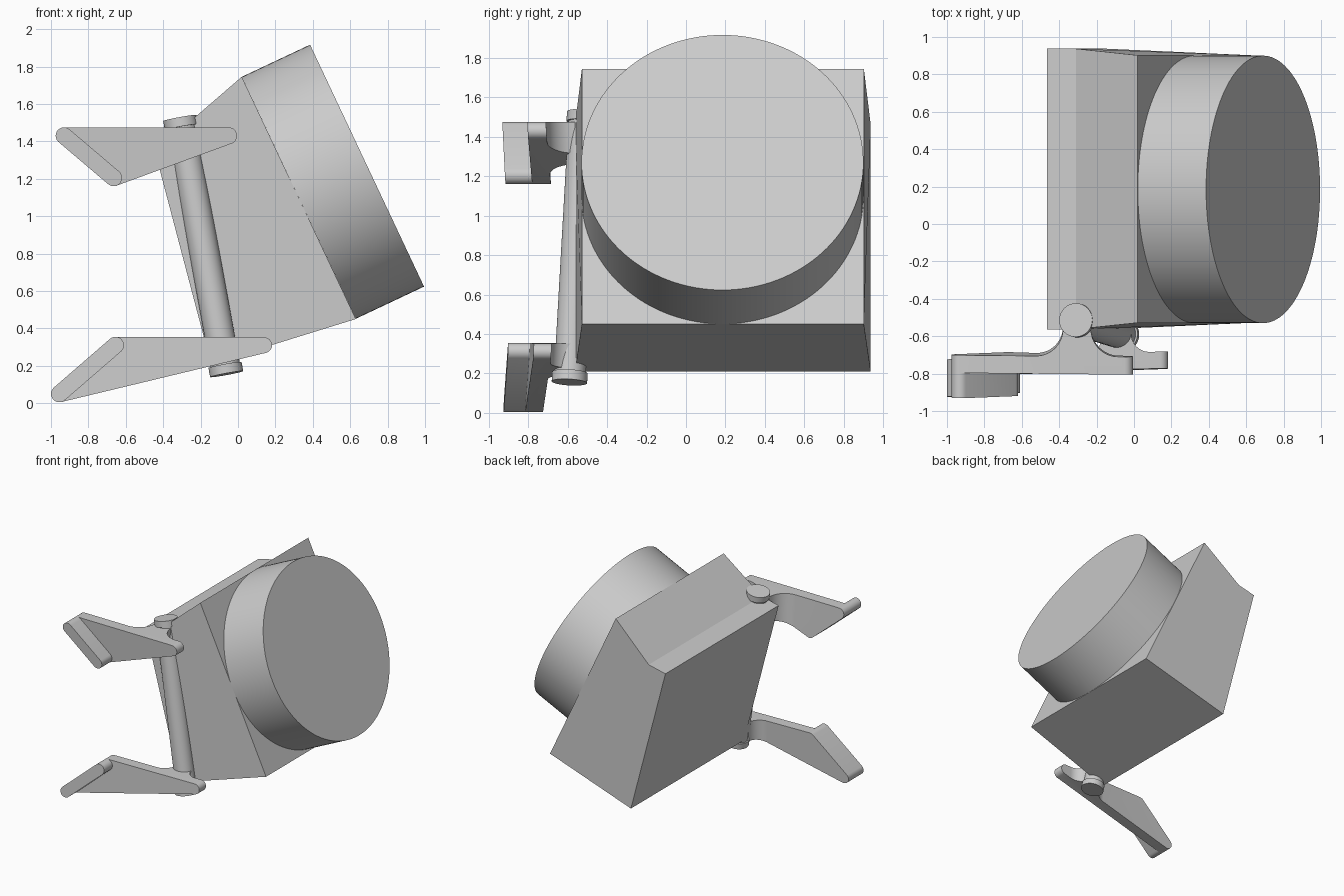
import bpy
import bmesh
import math
from mathutils import Vector, geometry

cube = bpy.data.objects.get("Cube")
if cube:
    bpy.data.objects.remove(cube, do_unlink=True)

grey = bpy.data.materials.new("plain grey")
grey.use_nodes = True
grey.diffuse_color = (0.6, 0.6, 0.6, 1)
grey.node_tree.nodes["Principled BSDF"].inputs["Base Color"].default_value = (0.6, 0.6, 0.6, 1)


def activate(obj):
    bpy.ops.object.select_all(action='DESELECT')
    obj.select_set(True)
    bpy.context.view_layer.objects.active = obj


def loft(name, ring_a, ring_b):
    """Closed solid between two matching outlines."""
    bm = bmesh.new()
    a = [bm.verts.new(p) for p in ring_a]
    b = [bm.verts.new(p) for p in ring_b]
    bm.faces.new(a)
    bm.faces.new(b)
    for i in range(len(a)):
        j = (i + 1) % len(a)
        bm.faces.new((a[i], a[j], b[j], b[i]))
    bmesh.ops.recalc_face_normals(bm, faces=bm.faces)
    mesh = bpy.data.meshes.new(name)
    bm.to_mesh(mesh)
    bm.free()
    mesh.materials.append(grey)
    obj = bpy.data.objects.new(name, mesh)
    bpy.context.collection.objects.link(obj)
    return obj


def smooth(obj):
    activate(obj)
    bpy.ops.object.shade_smooth_by_angle(angle=math.radians(30))


def rod(name, start, end, radius, sides=64):
    """Cylinder between two points."""
    start, end = Vector(start), Vector(end)
    axis = end - start
    bpy.ops.mesh.primitive_cylinder_add(vertices=sides, radius=radius, depth=axis.length,
                                        location=(start + end) / 2)
    obj = bpy.context.object
    obj.name = name
    obj.rotation_euler = axis.to_track_quat('Z', 'Y').to_euler()
    obj.data.materials.append(grey)
    smooth(obj)


def arc(cx, cy, r, start, end, n=14):
    angles = [math.radians(start + (end - start) * i / n) for i in range(n + 1)]
    return [(cx + r * math.cos(t), cy + r * math.sin(t)) for t in angles]


def hull(circles):
    """Outline wrapped tightly around some circles."""
    pts = [Vector(p) for x, z, r in circles for p in arc(x, z, r, 0, 345, 23)]
    return [pts[i] for i in geometry.convex_hull_2d(pts)]


def prism_y(name, outline, y0, y1):
    return loft(name, [(x, y0, z) for x, z in outline], [(x, y1, z) for x, z in outline])


# Housing: side profile, wider at the back than at the front face
profile = [(0.02, 1.745), (-0.31, 1.46), (-0.465, 1.425), (-0.145, 0.21), (0.63, 0.45)]
half = [0.715, 0.75, 0.75, 0.75, 0.715]
loft("housing",
     [(x, 0.187 - h, z) for (x, z), h in zip(profile, half)],
     [(x, 0.187 + h, z) for (x, z), h in zip(profile, half)])

# Large round drum on the tilted front face
rod("drum", (0.325, 0.185, 1.098), (0.69, 0.185, 1.27), 0.715, 128)

# Pivot pin with a cap at each end
top, bottom = Vector((-0.307, -0.515, 1.5)), Vector((-0.065, -0.59, 0.18))
along = (bottom - top).normalized()
rod("pivot_pin", top, bottom, 0.08)
for name, centre in (("upper_pin_cap", top), ("lower_pin_cap", bottom)):
    rod(name, centre - along * 0.025, centre + along * 0.025, 0.09)


def arm(name, root, tip, heel, pin_x, front, back, collar, bar, lean_z, lean_x):
    """Tapered arm with a filleted collar at the pin and a raised bar at the tip."""
    r = collar - back
    plan = [(-1.1, front), (0.3, front), (0.3, back)]
    plan += arc(pin_x + 0.075 + r, collar, r, 270, 180)
    plan += arc(pin_x - 0.075 - r, collar, r, 0, -90)
    plan += [(-1.1, back)]
    z0, z1 = min(tip[1], heel[1]) - 0.2, root[1] + 0.2
    body = prism_y(name, hull([root, tip, heel]), front - 0.1, collar + 0.1)
    cutter = loft("arm_cutter", [(x, y, z0) for x, y in plan], [(x, y, z1) for x, y in plan])
    cutter.hide_render = True
    cut = body.modifiers.new("plan", 'BOOLEAN')
    cut.operation = 'INTERSECT'
    cut.solver = 'EXACT'
    cut.object = cutter
    activate(body)
    bpy.ops.object.modifier_apply(modifier="plan")
    bpy.data.objects.remove(cutter, do_unlink=True)
    pad = prism_y(name + "_tip_bar", hull([tip, heel]), front - bar, front + 0.02)
    for obj in (body, pad):
        for v in obj.data.vertices:
            v.co.y += lean_z * (v.co.z - root[1]) + lean_x * (v.co.x - pin_x)
        smooth(obj)


arm("upper_arm", (-0.05, 1.43, 0.045), (-0.93, 1.43, 0.045), (-0.665, 1.205, 0.045),
    -0.305, -0.80, -0.705, -0.56, 0.135, -0.06, -0.01)
arm("lower_arm", (0.14, 0.31, 0.042), (-0.955, 0.05, 0.045), (-0.655, 0.31, 0.045),
    -0.09, -0.78, -0.69, -0.59, 0.11, 0.045, 0.025)
